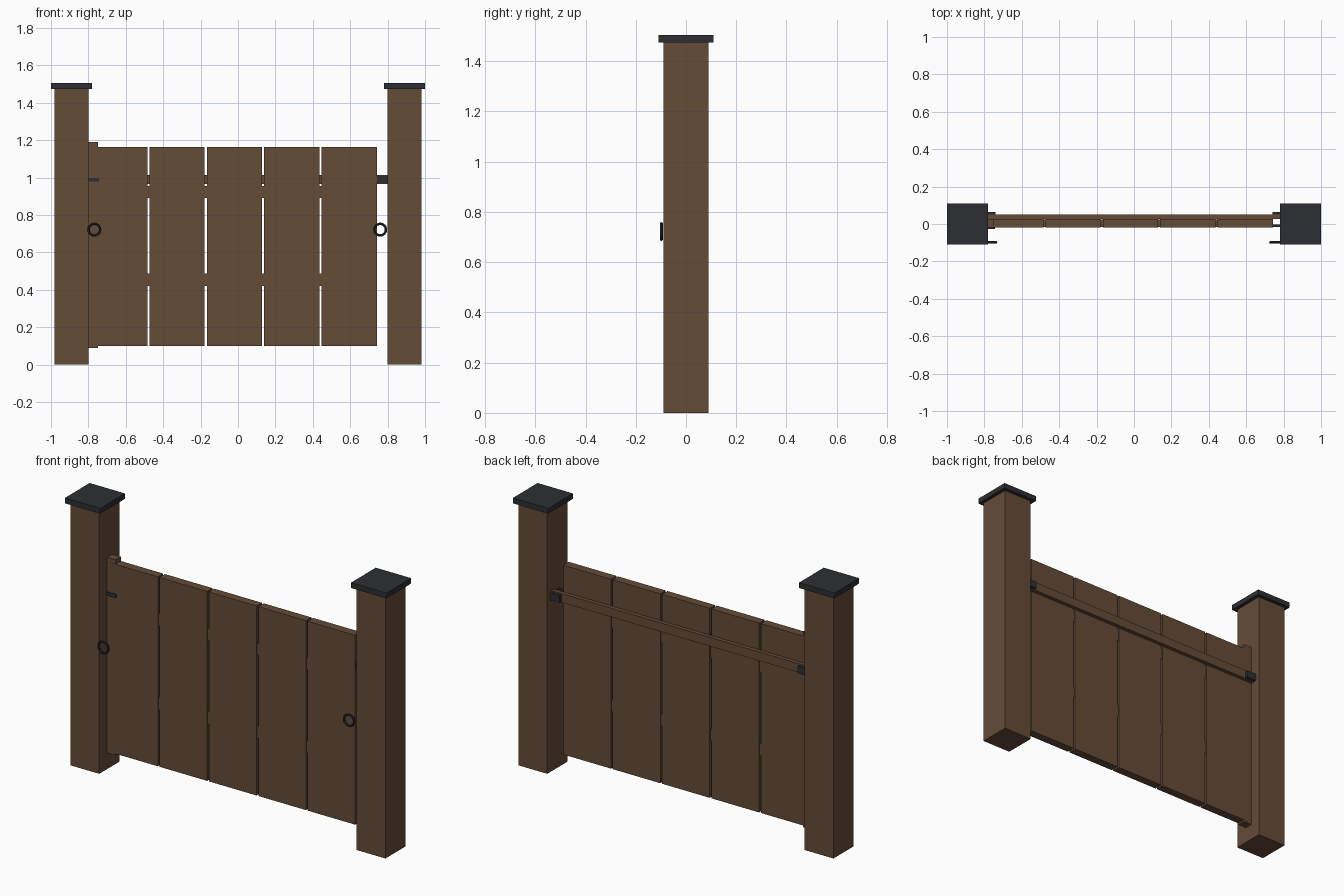
import bpy, math

if "Cube" in bpy.data.objects:
    bpy.data.objects.remove(bpy.data.objects["Cube"])


def material(name, rgb):
    m = bpy.data.materials.new(name)
    m.diffuse_color = (*rgb, 1)
    m.use_nodes = True
    m.node_tree.nodes["Principled BSDF"].inputs["Base Color"].default_value = m.diffuse_color
    return m


WOOD = material("brown_wood", (0.13, 0.072, 0.039))
IRON = material("dark_iron", (0.027, 0.028, 0.033))


def box(name, x, y, z, mat):
    """Box from (min, max) ranges on each axis."""
    bpy.ops.mesh.primitive_cube_add(size=1, location=[sum(r) / 2 for r in (x, y, z)])
    ob = bpy.context.object
    ob.name = name
    ob.scale = [r[1] - r[0] for r in (x, y, z)]
    bpy.ops.object.transform_apply(location=False, rotation=False, scale=True)
    ob.data.materials.append(mat)
    return ob


def ring(name, x):
    bpy.ops.mesh.primitive_torus_add(location=(x, -0.098, 0.722), rotation=(math.pi / 2, 0, 0),
                                     major_radius=0.031, minor_radius=0.0065,
                                     major_segments=24, minor_segments=8)
    ob = bpy.context.object
    ob.name = name
    ob.data.materials.append(IRON)
    bpy.ops.object.shade_smooth_by_angle()


# posts, caps and bar brackets on both sides
for side, s in (("left", -1), ("right", 1)):
    span = lambda a, b: tuple(sorted((s * a, s * b)))
    box(side + "_post", span(0.80, 0.98), (-0.09, 0.09), (0, 1.475), WOOD)
    box(side + "_post_cap", span(0.78, 1.0), (-0.11, 0.11), (1.475, 1.505), IRON)
    box(side + "_bar_bracket", span(0.74, 0.80), (0.045, 0.065), (0.968, 1.008), IRON)

# five gate planks
for i in range(5):
    c = -0.633 + i * 0.307
    box(f"plank_{i + 1}", (c - 0.148, c + 0.148), (-0.02, 0.028), (0.10, 1.165), WOOD)

# hinge stile and inner rails joining the planks
box("hinge_stile", (-0.80, -0.748), (-0.019, 0.027), (0.09, 1.19), WOOD)
for name, z in (("upper_rail", (0.89, 0.955)), ("lower_rail", (0.42, 0.487))):
    box(name, (-0.77, 0.735), (-0.015, 0.023), z, WOOD)

# locking bar across the back
box("locking_bar", (-0.80, 0.80), (0.028, 0.05), (0.965, 1.015), WOOD)

# hinge strap and latch
box("hinge_strap", (-0.80, -0.742), (-0.026, -0.016), (0.978, 0.998), IRON)
box("latch", (0.735, 0.80), (-0.015, -0.003), (0.975, 1.005), IRON)

# pull rings
ring("left_ring", -0.768)
ring("right_ring", 0.760)
